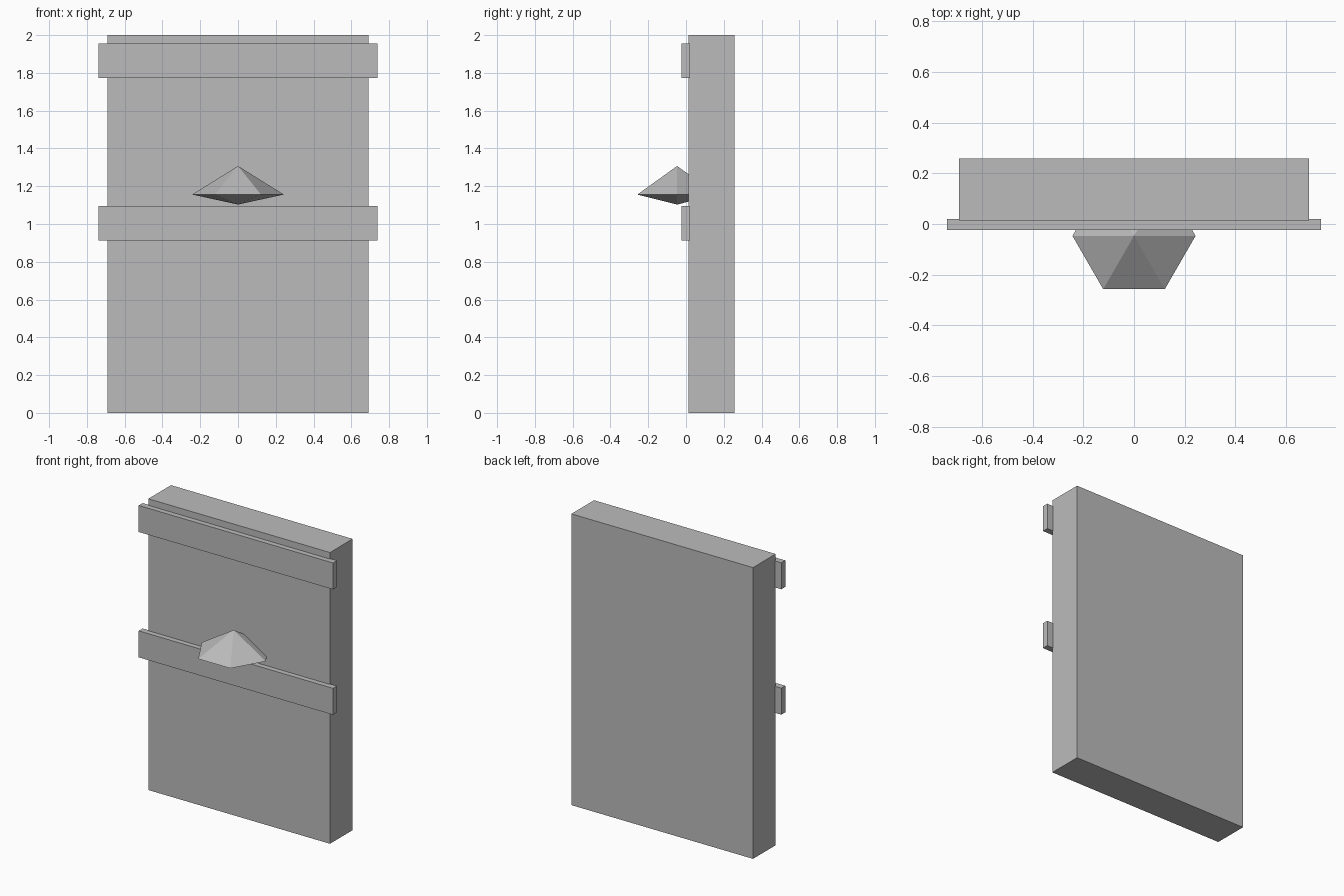
import bpy
import bmesh
from math import cos, sin, pi
from mathutils import Vector

cube = bpy.data.objects.get("Cube")
if cube:
    bpy.data.objects.remove(cube, do_unlink=True)

# Single flat grey for the whole model
grey = bpy.data.materials.new("plain_grey")
grey.use_nodes = True
colour = (0.5, 0.5, 0.5, 1)
grey.diffuse_color = colour
grey.node_tree.nodes["Principled BSDF"].inputs["Base Color"].default_value = colour


def add_object(name, bm):
    bmesh.ops.recalc_face_normals(bm, faces=bm.faces)
    mesh = bpy.data.meshes.new(name)
    bm.to_mesh(mesh)
    bm.free()
    mesh.materials.append(grey)
    obj = bpy.data.objects.new(name, mesh)
    bpy.context.collection.objects.link(obj)
    return obj


def add_box(name, low, high):
    low, high = Vector(low), Vector(high)
    bm = bmesh.new()
    bmesh.ops.create_cube(bm, size=1)
    bmesh.ops.scale(bm, vec=high - low, verts=bm.verts)
    bmesh.ops.translate(bm, vec=(low + high) / 2, verts=bm.verts)
    return add_object(name, bm)


# Door slab
add_box("door_panel", (-0.69, 0.013, 0), (0.69, 0.258, 2))

# Two cross straps on the front
for name, bottom in (("lower_strap", 0.912), ("upper_strap", 1.773)):
    add_box(name, (-0.738, -0.023, bottom), (0.738, 0.02, bottom + 0.182))

# Six-sided faceted knob, its back half sunk into the slab
radius, centre_y = 0.243, -0.047
bm = bmesh.new()
top = bm.verts.new((0, centre_y, 1.307))
bottom = bm.verts.new((0, centre_y, 1.103))
ring = [bm.verts.new((radius * cos(i * pi / 3),
                      centre_y + radius * sin(i * pi / 3), 1.156))
        for i in range(6)]
for a, b in zip(ring, ring[1:] + ring[:1]):
    bm.faces.new((a, b, top))
    bm.faces.new((b, a, bottom))
add_object("faceted_knob", bm)
